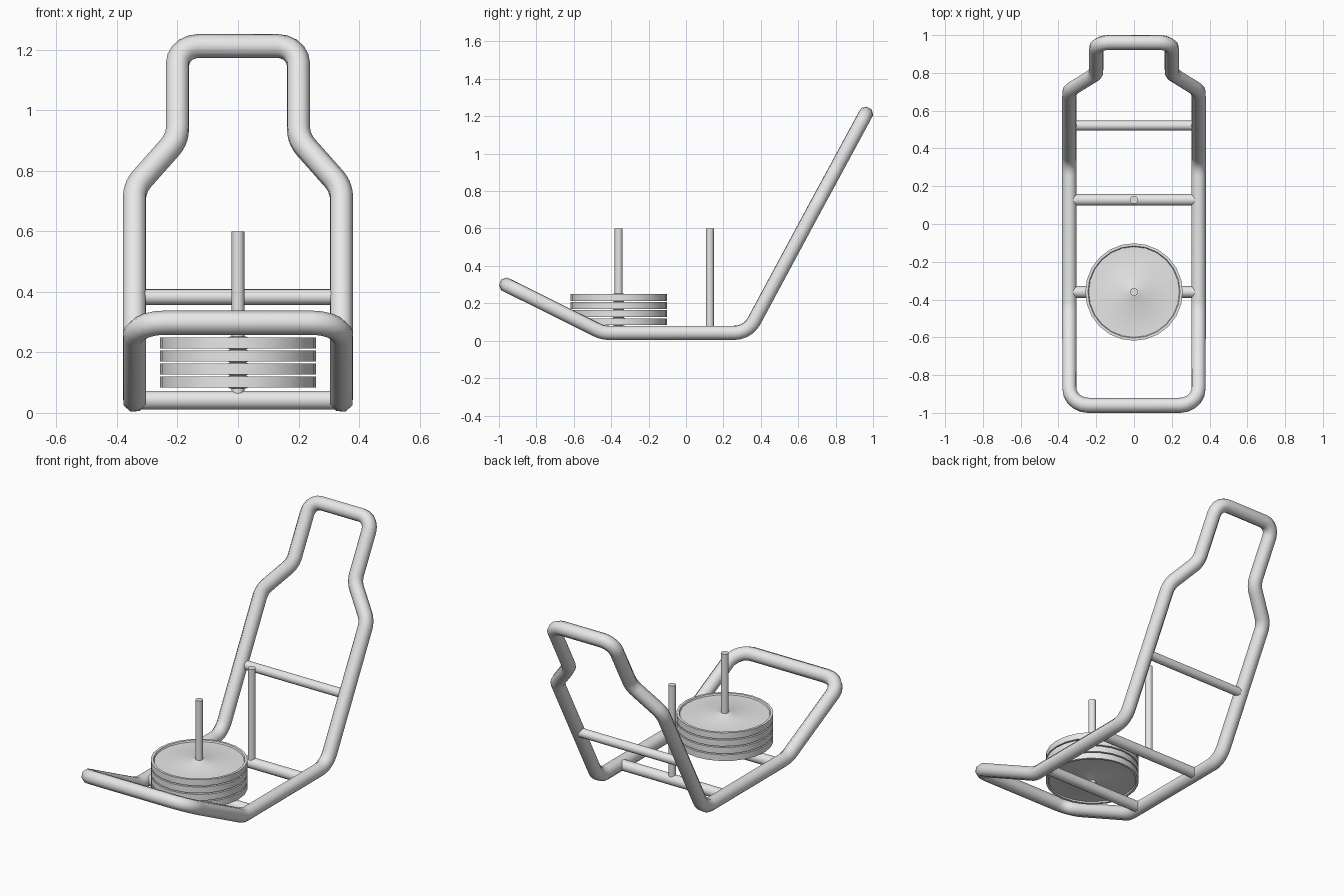
import bpy, bmesh, math
from mathutils import Vector

cube = bpy.data.objects.get("Cube")
if cube:
    bpy.data.objects.remove(cube, do_unlink=True)

steel = bpy.data.materials.new("grey_steel")
steel.use_nodes = True
GREY = (0.8, 0.8, 0.8, 1)
steel.diffuse_color = GREY
steel.node_tree.nodes["Principled BSDF"].inputs["Base Color"].default_value = GREY


def finish(obj, angle=40):
    obj.data.materials.clear()
    obj.data.materials.append(steel)
    bpy.ops.object.select_all(action='DESELECT')
    obj.select_set(True)
    bpy.context.view_layer.objects.active = obj
    bpy.ops.object.shade_smooth_by_angle(angle=math.radians(angle))
    return obj


def fillet(prev, corner, nxt, radius, steps=5):
    """Points of a rounded corner on a path."""
    a, b = (prev - corner).normalized(), (nxt - corner).normalized()
    half = a.angle(b) / 2
    centre = corner + (a + b).normalized() * radius / math.sin(half)
    t = radius / math.tan(half)
    v0 = (corner + a * t - centre).normalized()
    v1 = (corner + b * t - centre).normalized()
    return [centre + v0.slerp(v1, i / steps).normalized() * radius
            for i in range(steps + 1)]


def tube_loop(name, corners, radius):
    """Closed bent tube through rounded corners (x, y, z, bend radius)."""
    pos = [Vector(c[:3]) for c in corners]
    path = []
    for i, c in enumerate(corners):
        path += fillet(pos[i - 1], pos[i], pos[(i + 1) % len(pos)], c[3])
    curve = bpy.data.curves.new(name, 'CURVE')
    curve.dimensions = '3D'
    curve.bevel_depth = radius
    curve.bevel_resolution = 2
    spline = curve.splines.new('POLY')
    spline.points.add(len(path) - 1)
    for point, p in zip(spline.points, path):
        point.co = (*p, 1)
    spline.use_cyclic_u = True
    obj = bpy.data.objects.new(name, curve)
    bpy.context.collection.objects.link(obj)
    bpy.ops.object.select_all(action='DESELECT')
    obj.select_set(True)
    bpy.context.view_layer.objects.active = obj
    bpy.ops.object.convert(target='MESH')
    return finish(bpy.context.view_layer.objects.active, 60)


def rod(name, start, end, radius):
    start, end = Vector(start), Vector(end)
    axis = end - start
    bpy.ops.mesh.primitive_cylinder_add(
        vertices=16, radius=radius, depth=axis.length, location=(start + end) / 2,
        rotation=axis.to_track_quat('Z', 'Y').to_euler())
    obj = bpy.context.object
    obj.name = name
    return finish(obj)


def lathe(name, profile, location, sides=24):
    bm = bmesh.new()
    verts = [bm.verts.new((r, 0, z)) for r, z in profile]
    edges = [bm.edges.new((verts[i - 1], verts[i])) for i in range(len(verts))]
    bmesh.ops.spin(bm, geom=verts + edges, axis=(0, 0, 1), cent=(0, 0, 0),
                   angle=math.tau, steps=sides, use_duplicate=False)
    bmesh.ops.remove_doubles(bm, verts=bm.verts, dist=1e-5)
    bmesh.ops.recalc_face_normals(bm, faces=bm.faces)
    mesh = bpy.data.meshes.new(name)
    bm.to_mesh(mesh)
    bm.free()
    obj = bpy.data.objects.new(name, mesh)
    obj.location = location
    bpy.context.collection.objects.link(obj)
    return finish(obj, 30)


# Bent frame: one side from front to back, mirrored to close the loop
HALF, BASE = 0.342, 0.042
side = [
    (HALF, -0.96, 0.298, 0.1),      # front corner
    (HALF, -0.445, BASE, 0.15),     # runner front bend
    (HALF, 0.33, BASE, 0.12),       # runner back bend
    (HALF, 0.708, 0.745, 0.12),     # lower shoulder
    (0.2, 0.795, 0.905, 0.12),      # upper shoulder
    (0.2, 0.961, 1.212, 0.07),      # handle corner
]
tube_loop("frame", side + [(-x, y, z, r) for x, y, z, r in reversed(side)], 0.04)

# Cross bars
FRONT_Y, BACK_Y = -0.36, 0.128
for name, y, z, r in (("front_crossbar", FRONT_Y, BASE, 0.031),
                      ("rear_crossbar", BACK_Y, BASE, 0.031),
                      ("upper_crossbar", 0.521, 0.383, 0.026)):
    rod(name, (-0.32, y, z), (0.32, y, z), r)

# Upright posts
for name, y in (("front_post", FRONT_Y), ("rear_post", BACK_Y)):
    rod(name, (0, y, BASE), (0, y, 0.6), 0.021)

# Weight plates: raised rim, shallow dish and tapered hub on both faces
upper = [(0.02, 0.021), (0.027, 0.021), (0.048, 0.01),
         (0.24, 0.01), (0.244, 0.018), (0.258, 0.018)]
profile = upper + [(r, -z) for r, z in reversed(upper)]
for i in range(4):
    lathe(f"weight_plate_{i + 1}", profile, (0, FRONT_Y, 0.102 + 0.043 * i))
